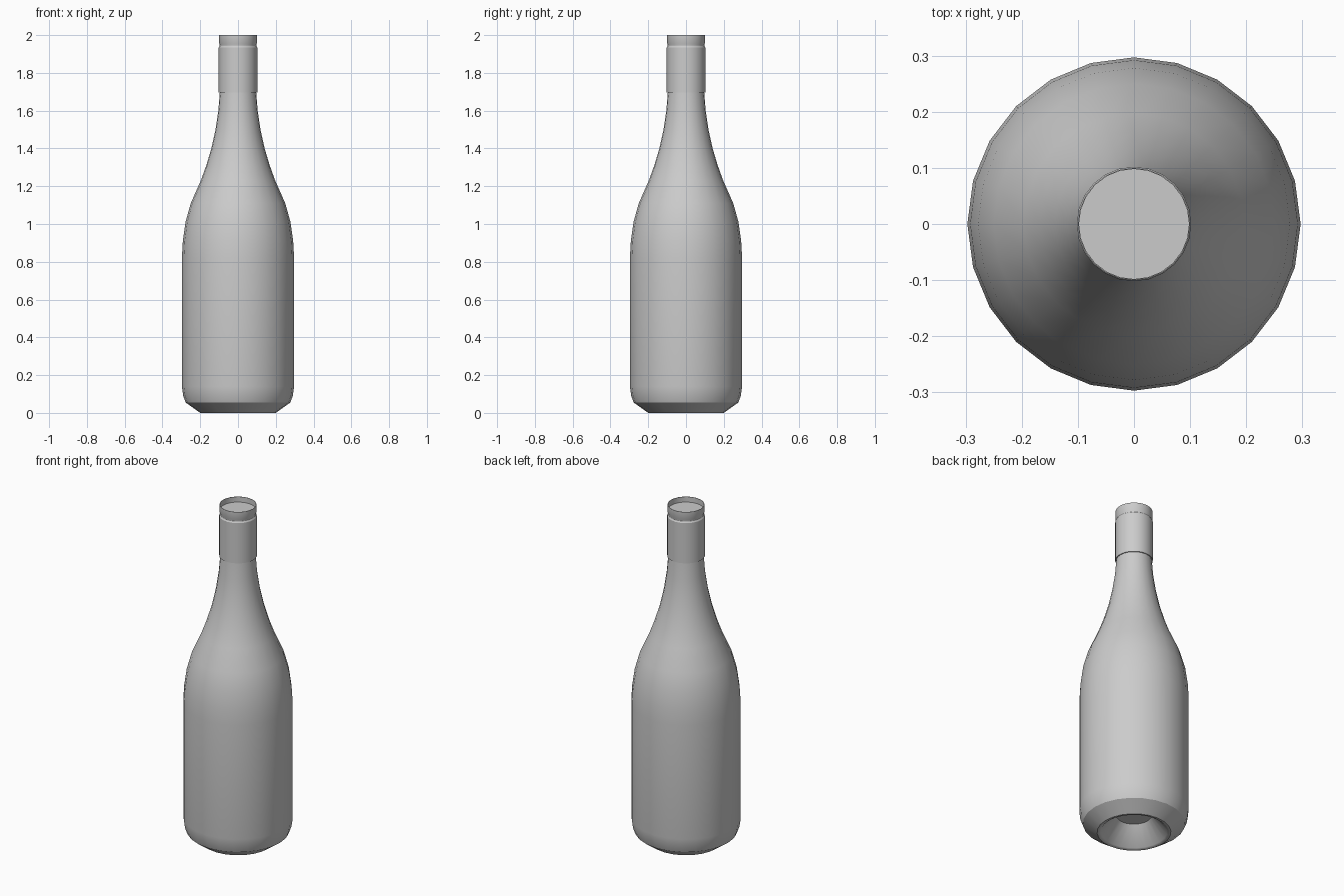
import bpy, bmesh, math

if "Cube" in bpy.data.objects:
    bpy.data.objects.remove(bpy.data.objects["Cube"])

SIDES = 24


def lathe(name, profile, cap_start=False, cap_end=False):
    """Spin an (r, z) profile around z; profile runs bottom to top on the outside."""
    bm = bmesh.new()
    rings = []
    for r, z in profile:
        rings.append([bm.verts.new((r * math.cos(2 * math.pi * i / SIDES),
                                    r * math.sin(2 * math.pi * i / SIDES), z))
                      for i in range(SIDES)])
    for a, b in zip(rings, rings[1:]):
        for i in range(SIDES):
            j = (i + 1) % SIDES
            bm.faces.new((a[i], a[j], b[j], b[i]))
    if cap_start:
        bm.faces.new(rings[0][::-1])
    if cap_end:
        bm.faces.new(rings[-1])
    mesh = bpy.data.meshes.new(name)
    bm.to_mesh(mesh)
    bm.free()
    obj = bpy.data.objects.new(name, mesh)
    bpy.context.collection.objects.link(obj)
    bpy.ops.object.select_all(action='DESELECT')
    obj.select_set(True)
    bpy.context.view_layer.objects.active = obj
    bpy.ops.object.shade_smooth_by_angle(angle=math.radians(30))
    return obj


# Glass body: hollow punt, chamfered base, straight wall, shoulder, neck
lathe("bottle_body", [
    (0.095, 0.105), (0.18, 0.005), (0.19, 0.0), (0.20, 0.0),
    (0.277, 0.055), (0.29, 0.09), (0.297, 0.14),
    (0.297, 0.82), (0.292, 0.91), (0.278, 1.01), (0.25, 1.11), (0.197, 1.23),
    (0.168, 1.31), (0.141, 1.40), (0.119, 1.50), (0.104, 1.60), (0.096, 1.70),
], cap_start=True)

# Screw cap: sleeve, groove, top ring and recessed lid
lathe("cap", [
    (0.096, 1.695), (0.102, 1.695), (0.102, 1.935), (0.097, 1.943),
    (0.097, 1.950), (0.100, 1.957), (0.100, 2.0), (0.098, 2.0), (0.098, 1.968),
], cap_end=True)
